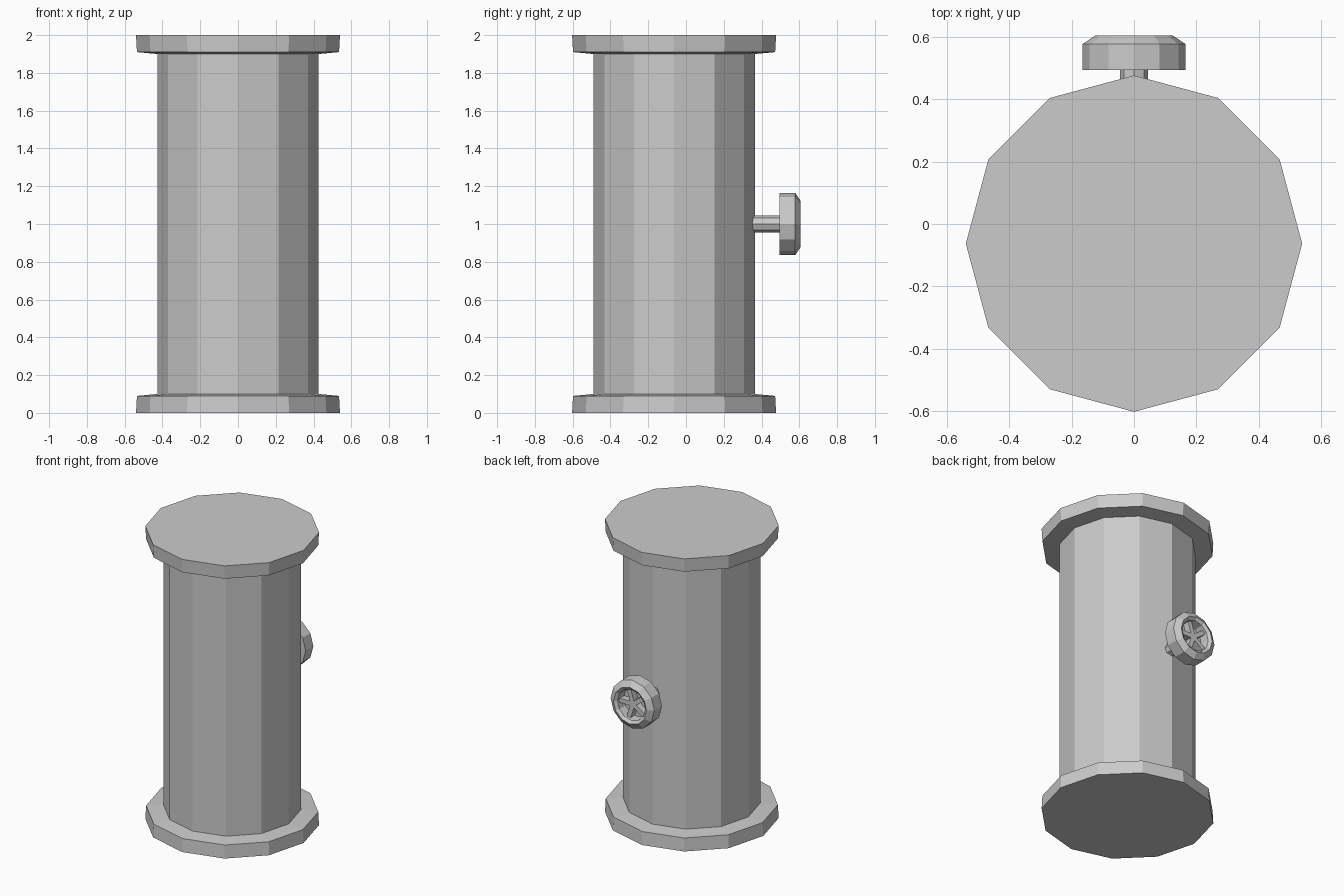
import bpy, bmesh, math
from mathutils import Matrix, Vector

if "Cube" in bpy.data.objects:
    bpy.data.objects.remove(bpy.data.objects["Cube"])


def lathe(name, profile, sides, matrix):
    """Spin a (radius, height) profile around local z; radius 0 makes a pole."""
    bm = bmesh.new()
    rings = []
    for r, h in profile:
        if r == 0:
            rings.append([bm.verts.new((0, 0, h))] * sides)
        else:
            rings.append([bm.verts.new((r * math.cos(2 * math.pi * i / sides),
                                        r * math.sin(2 * math.pi * i / sides), h))
                          for i in range(sides)])
    for a, b in zip(rings, rings[1:]):
        for i in range(sides):
            j = (i + 1) % sides
            bm.faces.new(list(dict.fromkeys((a[i], a[j], b[j], b[i]))))
    bmesh.ops.recalc_face_normals(bm, faces=bm.faces)
    bm.transform(matrix)
    mesh = bpy.data.meshes.new(name)
    bm.to_mesh(mesh)
    bm.free()
    obj = bpy.data.objects.new(name, mesh)
    bpy.context.collection.objects.link(obj)
    return obj


# Drum: 12-sided barrel between two wide flanges
drum = Matrix.Translation((0, -0.063, 0))
lathe("barrel", [(0.427, 0.1), (0.427, 1.9)], 12, drum)
flange = [(0, 0), (0.54, 0), (0.535, 0.09), (0.427, 0.1)]
lathe("base_flange", flange, 12, drum)
lathe("top_flange", [(r, 2 - h) for r, h in flange], 12, drum)

# Valve knob on the back: local z points along +y
back = Matrix.Translation((0, 0, 1)) @ Matrix.Rotation(-math.pi / 2, 4, 'X')
lathe("knob_stem", [(0.045, 0.34), (0.045, 0.5)], 8, back)
lathe("knob_wheel", [(0, 0.495), (0.165, 0.495), (0.165, 0.578), (0.125, 0.605),
                     (0.105, 0.59), (0.1, 0.53), (0, 0.53)], 12, back)

# Spokes across the recessed face of the knob
for i in range(5):
    bm = bmesh.new()
    bmesh.ops.create_cube(bm, size=1)
    bm.transform(back @ Matrix.Rotation(2 * math.pi * i / 5, 4, 'Z')
                 @ Matrix.Translation((0.052, 0, 0.552))
                 @ Matrix.Diagonal((0.104, 0.03, 0.045, 1)))
    mesh = bpy.data.meshes.new("knob_spoke")
    bm.to_mesh(mesh)
    bm.free()
    bpy.context.collection.objects.link(bpy.data.objects.new("knob_spoke", mesh))
